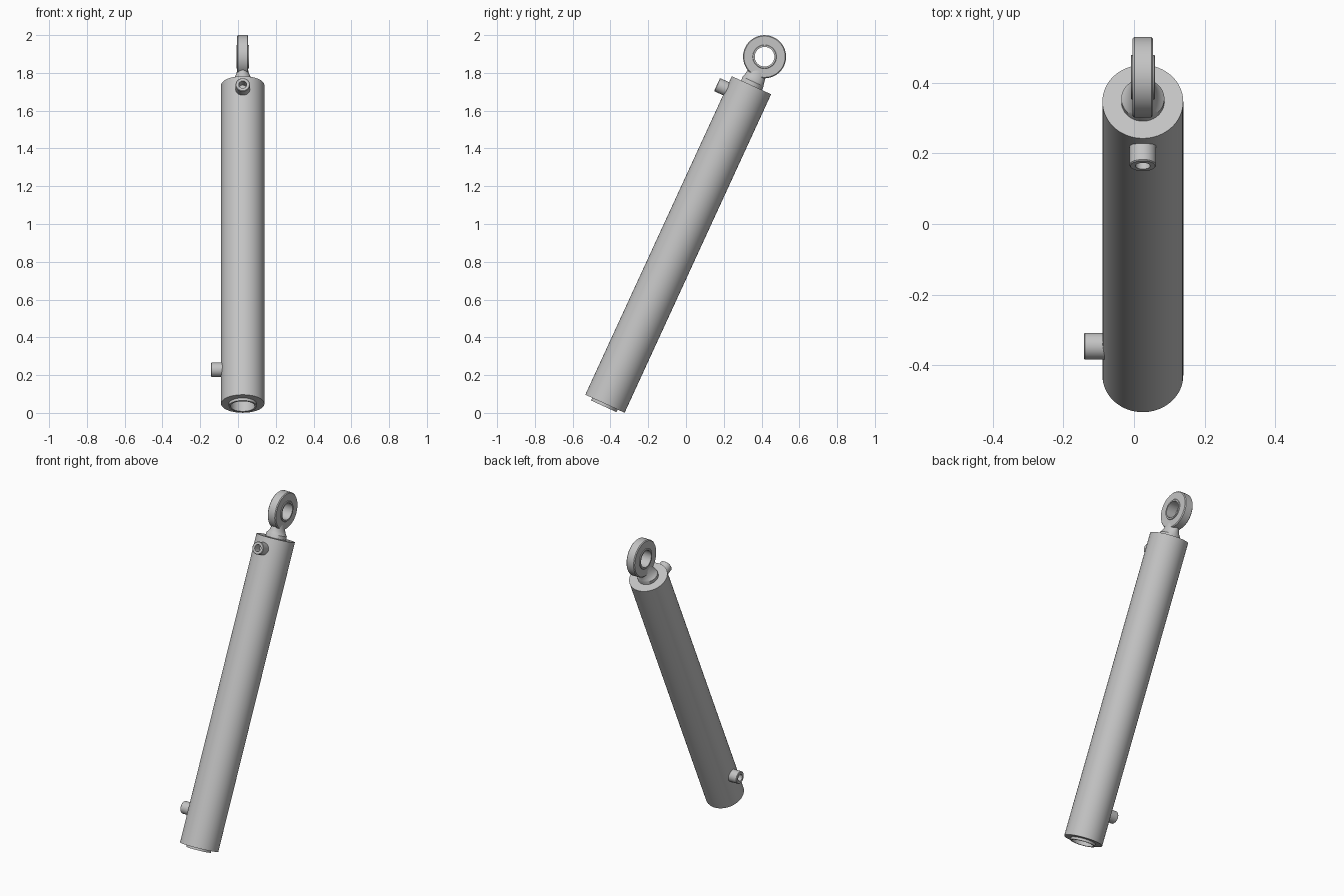
import bpy, bmesh, math
from mathutils import Matrix

cube = bpy.data.objects.get("Cube")
if cube:
    bpy.data.objects.remove(cube, do_unlink=True)

SEG = 64
TILT = math.radians(-24.7)
# Cylinder frame: local z runs along the barrel from its bottom end
FRAME = Matrix.Translation((0.025, -0.429, 0.0485)) @ Matrix.Rotation(TILT, 4, 'X')

steel = bpy.data.materials.new("grey_steel")
steel.use_nodes = True
GREY = (0.55, 0.55, 0.55, 1)
steel.diffuse_color = GREY
bsdf = next(n for n in steel.node_tree.nodes if n.type == 'BSDF_PRINCIPLED')
bsdf.inputs["Base Color"].default_value = GREY


def loft(name, rings, place=Matrix(), closed=False):
    """Skin elliptical rings (height, x radius, y radius); closed joins last to first."""
    bm = bmesh.new()
    loops = []
    for h, rx, ry in rings:
        loops.append([bm.verts.new((rx * math.cos(a), ry * math.sin(a), h))
                      for a in (2 * math.pi * i / SEG for i in range(SEG))])
    pairs = list(zip(loops, loops[1:]))
    if closed:
        pairs.append((loops[-1], loops[0]))
    else:
        bm.faces.new(loops[0])
        bm.faces.new(loops[-1])
    for a, b in pairs:
        for i in range(SEG):
            j = (i + 1) % SEG
            bm.faces.new((a[i], a[j], b[j], b[i]))
    bm.transform(FRAME @ place)
    bmesh.ops.recalc_face_normals(bm, faces=bm.faces)
    mesh = bpy.data.meshes.new(name)
    bm.to_mesh(mesh)
    bm.free()
    mesh.materials.append(steel)
    obj = bpy.data.objects.new(name, mesh)
    bpy.context.collection.objects.link(obj)
    bpy.ops.object.select_all(action='DESELECT')
    obj.select_set(True)
    bpy.context.view_layer.objects.active = obj
    bpy.ops.object.shade_smooth_by_angle(angle=math.radians(35))
    return obj


def lathe(name, profile, place=Matrix(), closed=False):
    """Round part from (radius, height) points."""
    return loft(name, [(h, r, r) for r, h in profile], place, closed)


# Barrel with a blind bore and a raised lip at the bottom
LENGTH = 1.856
lathe("barrel", [(0.064, 1.78), (0.064, -0.015), (0.074, -0.015), (0.074, 0),
                 (0.1145, 0), (0.1145, LENGTH)])

# Rod end, necking down into the eye
loft("rod", [(1.80, 0.061, 0.061), (1.877, 0.061, 0.061), (1.885, 0.052, 0.058),
             (1.90, 0.042, 0.055), (1.92, 0.034, 0.052), (1.945, 0.028, 0.05)])

# Eye and its bearing ring, both turned about the x axis
eye_place = Matrix.Translation((0, 0, 2.022)) @ Matrix.Rotation(math.pi / 2, 4, 'Y')


def ring(name, inner, outer, half, bevel):
    lathe(name, [(inner, -half), (outer - bevel, -half), (outer, bevel - half),
                 (outer, half - bevel), (outer - bevel, half), (inner, half)],
          eye_place, closed=True)


ring("eye", 0.06, 0.114, 0.029, 0.005)
ring("bearing", 0.052, 0.063, 0.034, 0.002)

# Oil ports: one to the front near the top, one to the side near the bottom
port = [(0.038, 0.09), (0.038, 0.164), (0.035, 0.167), (0.021, 0.167), (0.021, 0.095)]
for name, height, turn in (("upper_port", 1.783, Matrix.Rotation(math.pi / 2, 4, 'X')),
                           ("lower_port", 0.198, Matrix.Rotation(-math.pi / 2, 4, 'Y'))):
    lathe(name, port, Matrix.Translation((0, 0, height)) @ turn)
